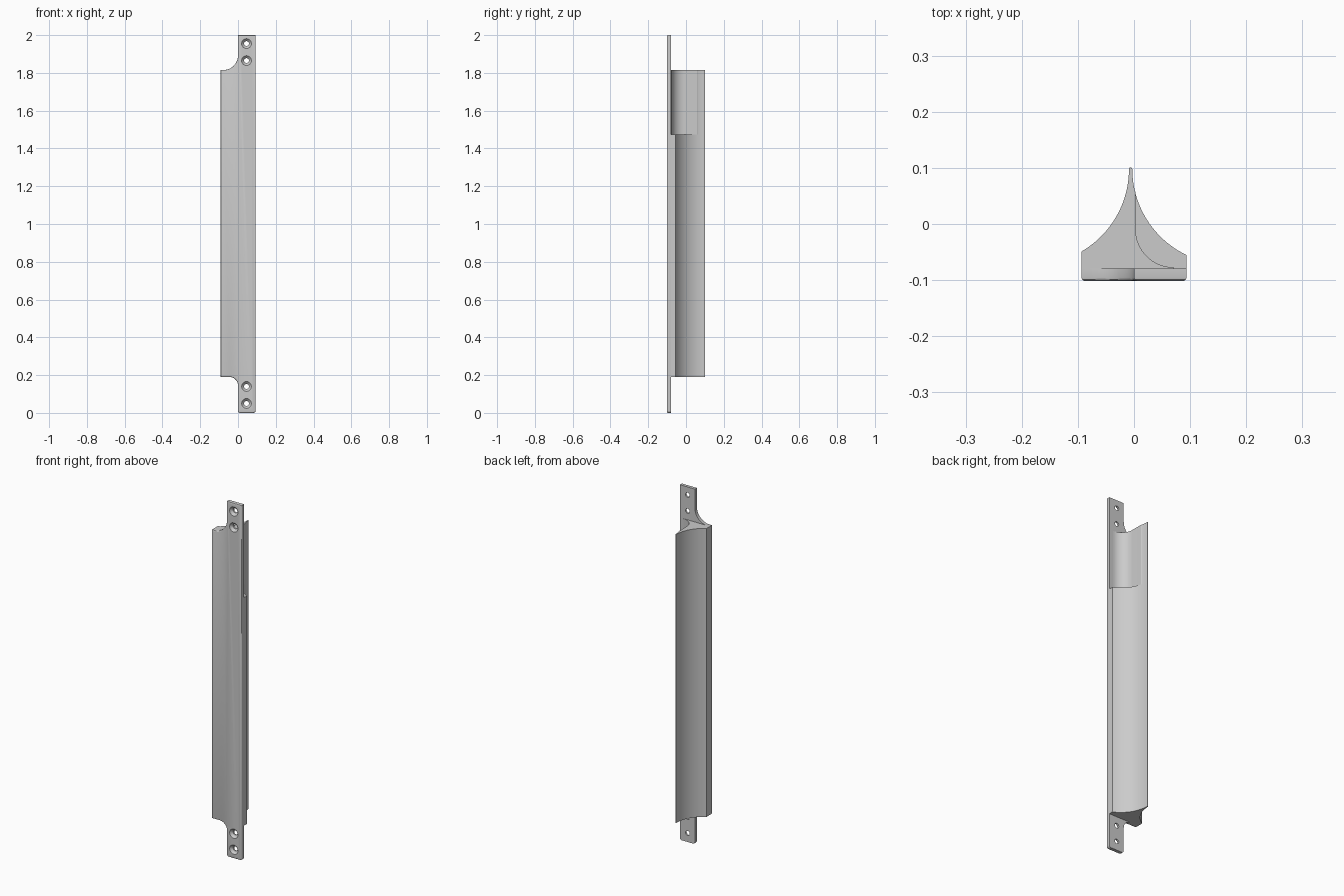
import bpy, bmesh
from math import cos, sin, pi, radians, acos
from mathutils import Vector

if "Cube" in bpy.data.objects:
    bpy.data.objects.remove(bpy.data.objects["Cube"])

HALF = 0.0935                  # half width
FRONT, BACK = -0.1015, -0.079  # mounting plate depth
LOW, STEP, HIGH = 0.19, 1.475, 1.815

grey = bpy.data.materials.new("light_grey")
grey.use_nodes = True
grey.diffuse_color = (0.6, 0.6, 0.6, 1)
grey.node_tree.nodes["Principled BSDF"].inputs["Base Color"].default_value = (0.6, 0.6, 0.6, 1)


def arc(cx, cy, r, start, end, n=16):
    return [(cx + r * cos(start + (end - start) * i / n),
             cy + r * sin(start + (end - start) * i / n)) for i in range(n + 1)]


def finish(name, bm, smooth=True):
    bmesh.ops.recalc_face_normals(bm, faces=bm.faces)
    mesh = bpy.data.meshes.new(name)
    bm.to_mesh(mesh)
    bm.free()
    mesh.materials.append(grey)
    ob = bpy.data.objects.new(name, mesh)
    bpy.context.collection.objects.link(ob)
    if smooth:
        bpy.ops.object.select_all(action='DESELECT')
        bpy.context.view_layer.objects.active = ob
        ob.select_set(True)
        bpy.ops.object.shade_smooth_by_angle(angle=radians(30))
    return ob


def prism(points, direction):
    bm = bmesh.new()
    face = bm.faces.new([bm.verts.new(p) for p in points])
    out = bmesh.ops.extrude_face_region(bm, geom=[face])
    verts = [v for v in out["geom"] if isinstance(v, bmesh.types.BMVert)]
    bmesh.ops.translate(bm, vec=Vector(direction), verts=verts)
    return bm


# Concave flanks of the fin, meeting in a thin rounded ridge
R, TIP = 0.17, 0.098
end_left, end_right = acos(0.086 / R - 1), acos(1 - 0.096 / R)
left = arc(-0.009 - R, TIP, R, -acos(1 - 0.0845 / R), 0, 24)
ridge = arc(-0.006, TIP, 0.003, pi, 0, 6)[1:-1]
right = arc(-0.003 + R, TIP, R, pi, pi + acos(1 - 0.0965 / R), 24)
base = [(-HALF, BACK)] + left + ridge

main_profile = base + right + [(HALF, BACK)]
finish("fin_body", prism([(x, y, LOW) for x, y in main_profile], (0, 0, STEP - LOW)))

# Upper fin section, scooped away on the left side
scoop = arc(0.07, -0.01, 0.067, pi, 1.5 * pi, 16)
upper_profile = base + [p for p in right if p[0] < 0.003] + [(0.003, 0.057)] + scoop + [(0.07, BACK)]
finish("fin_upper_section", prism([(x, y, STEP) for x, y in upper_profile], (0, 0, HIGH - STEP)))

# Front plate with narrow mounting tabs above and below
outline = arc(0.012, 0.012, 0.012, pi, 1.5 * pi, 5)
outline += arc(HALF - 0.012, 0.012, 0.012, 1.5 * pi, 2 * pi, 5)
outline += [(HALF, 2), (0, 2)]
outline += arc(-0.078, HIGH + 0.078, 0.078, 0, -pi / 2, 14)
outline += [(-HALF, HIGH), (-HALF, LOW)]
outline += arc(-0.045, LOW - 0.045, 0.045, pi / 2, 0, 10)
bm = prism([(x, FRONT, z) for x, z in outline], (0, BACK - FRONT, 0))
rim = [e for e in bm.edges if all(abs(v.co.y - FRONT) < 1e-5 for v in e.verts)]
bmesh.ops.bevel(bm, geom=rim, offset=0.006, segments=3, profile=0.5, affect='EDGES')
plate = finish("mounting_plate", bm, smooth=False)

# Countersunk screw holes
bm = bmesh.new()
N = 32
for z in (0.05, 0.14, 1.865, 1.955):
    rings = [[bm.verts.new((0.045 + r * cos(2 * pi * i / N), y, z + r * sin(2 * pi * i / N)))
              for i in range(N)]
             for y, r in ((-0.11, 0.0345), (-0.0885, 0.013), (-0.07, 0.013))]
    for a, b in zip(rings, rings[1:]):
        for i in range(N):
            j = (i + 1) % N
            bm.faces.new((a[i], a[j], b[j], b[i]))
    bm.faces.new(rings[0])
    bm.faces.new(rings[-1])
cutter = finish("screw_hole_cutter", bm, smooth=False)
cutter.hide_render = True

bpy.ops.object.select_all(action='DESELECT')
bpy.context.view_layer.objects.active = plate
plate.select_set(True)
holes = plate.modifiers.new("screw_holes", 'BOOLEAN')
holes.operation = 'DIFFERENCE'
holes.solver = 'EXACT'
holes.object = cutter
bpy.ops.object.modifier_apply(modifier=holes.name)
bpy.data.objects.remove(cutter)
bpy.ops.object.shade_smooth_by_angle(angle=radians(30))
